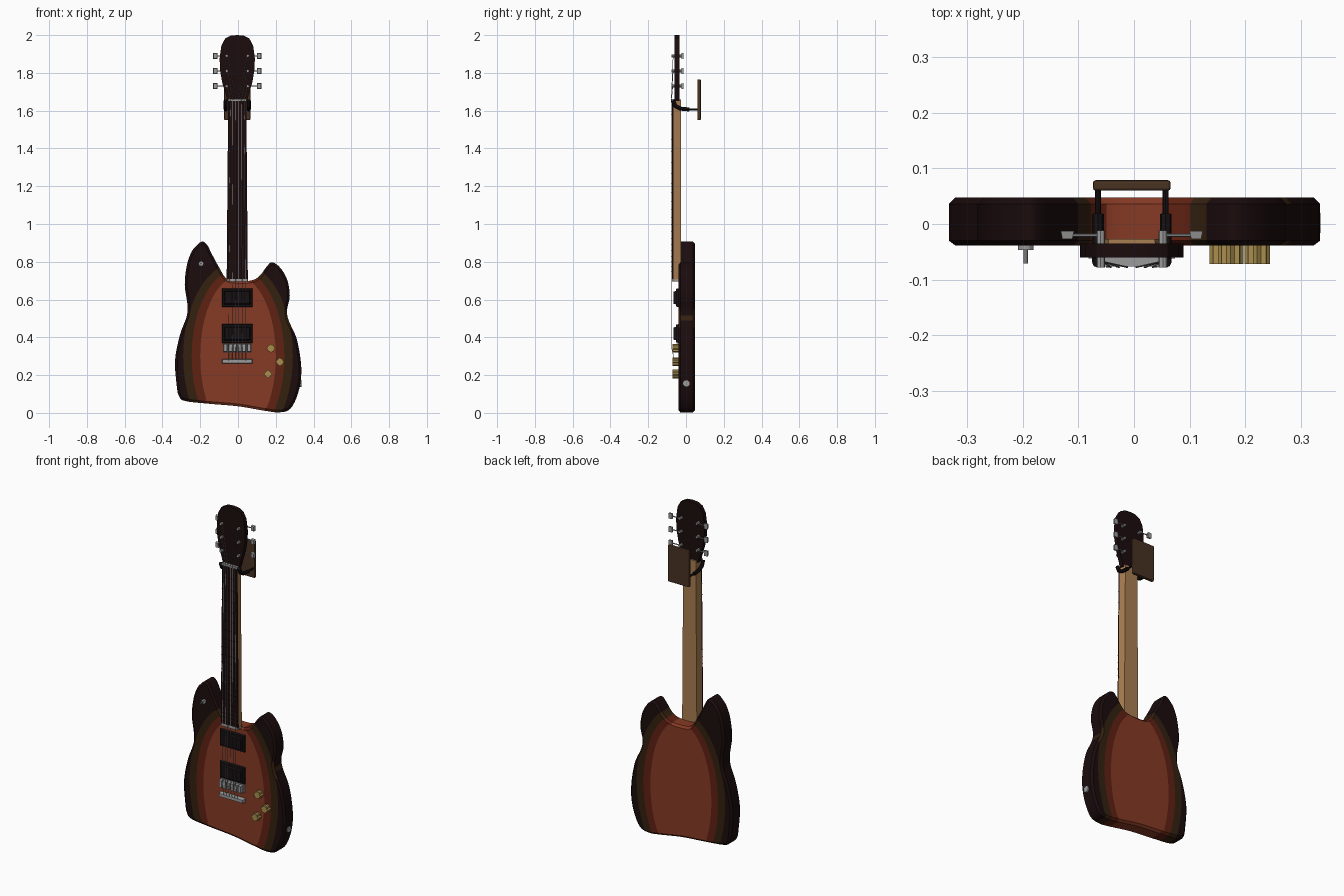
import bpy, bmesh, math
from mathutils import Vector

if "Cube" in bpy.data.objects:
    bpy.data.objects.remove(bpy.data.objects["Cube"])

CX = -0.004  # centre line of neck and hardware


def mat(name, r, g, b):
    m = bpy.data.materials.new(name)
    m.diffuse_color = (r, g, b, 1)
    m.use_nodes = True
    m.node_tree.nodes["Principled BSDF"].inputs["Base Color"].default_value = m.diffuse_color
    return m


DARK = mat("dark_burst", 0.011, 0.0035, 0.004)
OLIVE = mat("olive_brown", 0.034, 0.015, 0.005)
RED = mat("deep_red", 0.115, 0.015, 0.006)
ORANGE = mat("burnt_orange", 0.24, 0.042, 0.018)
TAN = mat("maple_tan", 0.40, 0.21, 0.085)
BROWN = mat("hanger_brown", 0.065, 0.032, 0.016)
SILVER = mat("silver", 0.33, 0.33, 0.33)
GOLD = mat("gold", 0.40, 0.27, 0.075)
BLACK = mat("black", 0.008, 0.005, 0.006)


def finish(name, bm, mats, smooth=False):
    bmesh.ops.recalc_face_normals(bm, faces=bm.faces)
    me = bpy.data.meshes.new(name)
    bm.to_mesh(me)
    bm.free()
    for m in mats:
        me.materials.append(m)
    ob = bpy.data.objects.new(name, me)
    bpy.context.collection.objects.link(ob)
    if smooth:
        bpy.ops.object.select_all(action='DESELECT')
        ob.select_set(True)
        bpy.context.view_layer.objects.active = ob
        bpy.ops.object.shade_smooth_by_angle(angle=math.radians(30))
    return ob


def build(name, solids, m, smooth=False):
    """Each solid is a list of rings, skinned together and capped."""
    bm = bmesh.new()
    for rings in solids:
        vs = [[bm.verts.new(p) for p in ring] for ring in rings]
        n = len(vs[0])
        for a, b in zip(vs, vs[1:]):
            for i in range(n):
                bm.faces.new((a[i], a[(i + 1) % n], b[(i + 1) % n], b[i]))
        bm.faces.new(vs[0])
        bm.faces.new(vs[-1])
    return finish(name, bm, [m], smooth)


def box(x0, x1, y0, y1, z0, z1, c=0.0):
    """Box with its front (y0) edge drawn in by c."""
    return [[(x0 + d, y, z0 + d), (x1 - d, y, z0 + d), (x1 - d, y, z1 - d), (x0 + d, y, z1 - d)]
            for y, d in ((y1, 0), (y0, c))]


def tube(path, r, n=8):
    path = [Vector(p) for p in path]
    rings = []
    for i, p in enumerate(path):
        d = path[min(i + 1, len(path) - 1)] - path[max(i - 1, 0)]
        q = d.to_track_quat('Z', 'Y')
        rings.append([p + q @ Vector((r * math.cos(2 * math.pi * k / n),
                                      r * math.sin(2 * math.pi * k / n), 0)) for k in range(n)])
    return rings


def spline(pts, steps):
    """Closed smooth curve through the points."""
    out, n = [], len(pts)
    for i in range(n):
        a, b, c, d = (Vector(pts[(i + k) % n]) for k in (-1, 0, 1, 2))
        for s in range(steps):
            t = s / steps
            out.append(0.5 * (2 * b + (c - a) * t + (2 * a - 5 * b + 4 * c - d) * t ** 2
                              + (3 * b - a - 3 * c + d) * t ** 3))
    return out


# Body: outline with chamfered rims and concentric oval colour bands
OUT = [(-.19, .907), (-.22, .885), (-.247, .85), (-.27, .785), (-.282, .68), (-.268, .575), (-.272, .51),
       (-.307, .414), (-.333, .28), (-.325, .15), (-.313, .09), (-.28, .063), (-.15, .048), (0, .035),
       (.143, .011), (.22, .003), (.28, .025), (.323, .122), (.335, .24), (.312, .387), (.268, .49),
       (.26, .546), (.274, .62), (.26, .706), (.222, .77), (.18, .797), (.15, .772), (.116, .727),
       (.074, .702), (0, .698), (-.06, .71), (-.10, .77), (-.138, .84), (-.164, .89)]
OVALS = [(.2, .42), (.245, .46), (.29, .5)]
CEN = Vector((0, .3))
outer = spline(OUT, 5)
N = len(outer)
inner = []
for i, p in enumerate(outer):
    t = (outer[(i + 1) % N] - outer[i - 1]).normalized()
    inner.append(p + 0.012 * Vector((-t.y, t.x)))


def band(p, oval):
    """Point on the oval along the ray to p, or p itself if that is nearer."""
    d = p - CEN
    e = math.hypot(d.x / oval[0], d.y / oval[1])
    return CEN + d / max(e, 1)


bm = bmesh.new()
front = [[band(p, o) for p in inner] for o in OVALS] + [inner]
layers = [(r, -.039) for r in front] + [(outer, -.03), (outer, .036)] + [(r, .048) for r in front[::-1]]
vs = [[bm.verts.new((p.x, y, p.y)) for p in ring] for ring, y in layers]
for a, b in zip(vs, vs[1:]):
    for i in range(N):
        bm.faces.new((a[i], a[(i + 1) % N], b[(i + 1) % N], b[i]))
for ring, y in ((vs[0], -.039), (vs[-1], .048)):
    c = bm.verts.new((CEN.x, y, CEN.y))
    for i in range(N):
        bm.faces.new((ring[i], ring[(i + 1) % N], c))
bmesh.ops.remove_doubles(bm, verts=bm.verts, dist=1e-5)
bmesh.ops.dissolve_degenerate(bm, edges=bm.edges, dist=1e-5)
for f in bm.faces:
    m = f.calc_center_median()
    f.material_index = sum(math.hypot(m.x / a, (m.z - .3) / b) > 1 for a, b in OVALS)
finish("body", bm, [ORANGE, RED, OLIVE, DARK], True)


# Neck and fingerboard, tapering to the nut
def taper(y0, y1, back, z0, z1):
    return [[(CX - w, y0, z), (CX + w, y0, z), (CX + w * back, y1, z), (CX - w * back, y1, z)]
            for w, z in ((.056, z0), (.048, z1))]


build("neck", [taper(-.067, -.027, .86, .695, 1.66)], TAN)
build("fingerboard", [taper(-.075, -.067, 1, .71, 1.655)], DARK)
frets = []
for k in range(1, 22):
    z = .335 + 1.32 * 2 ** (-k / 12)
    w = .048 + .008 * (1.655 - z) / .95
    frets.append(box(CX - w, CX + w, -.077, -.074, z - .0012, z + .0012))
build("frets", frets, DARK)
build("nut", [box(CX - .05, CX + .05, -.077, -.058, 1.65, 1.662)], SILVER)
build("fingerboard_end", [box(CX - .054, CX + .054, -.075, -.038, .695, .71)], SILVER)

# Headstock
HALF = [(.052, 1.65), (.062, 1.69), (.08, 1.75), (.092, 1.82), (.093, 1.88), (.084, 1.945), (.064, 1.982),
        (.035, 1.997)]
prof = HALF + [(0, 2.0)] + [(-x, z) for x, z in HALF[::-1]]
build("headstock", [[[(CX + x, y, z) for x, z in prof] for y in (-.06, -.035)]], DARK, True)

# Tuners: post, shaft and button, three a side
posts, buttons = [], []
for s in (-1, 1):
    for z in (1.73, 1.81, 1.89):
        x = CX + s * .056
        posts += [tube([(x, -.078, z), (x, -.012, z)], .008),
                  tube([(x, -.02, z), (CX + s * .108, -.02, z)], .003, 6)]
        xb = CX + s * .116
        buttons.append(box(xb - .012, xb + .012, -.027, -.013, z - .016, z + .016, .003))
build("tuner_posts", posts, SILVER)
build("tuner_buttons", buttons, SILVER)

# Pickups
for name, z in (("neck_pickup", .61), ("bridge_pickup", .42)):
    build(name, [box(CX - .082, CX + .082, -.052, -.038, z - .05, z + .05, .003),
                 box(CX - .07, CX + .07, -.067, -.05, z - .036, z + .036, .004)], BLACK)

# Bridge with six saddles, and tailpiece
bridge = [box(CX - .076, CX + .076, -.05, -.038, .32, .368)]
for i in range(6):
    x = CX + (i - 2.5) * .025
    bridge.append(box(x - .0105, x + .0105, -.072, -.05, .323, .366, .002))
build("bridge", bridge, SILVER)
build("tailpiece", [box(CX - .082, CX + .082, -.062, -.038, .26, .286, .004)], SILVER)

# Strings
strings = []
for i in range(6):
    k = i - 2.5
    s = -1 if k < 0 else 1
    zp = 1.73 + .08 * (i if k < 0 else 5 - i)
    strings.append(tube([(CX + k * .018, -.06, .275), (CX + k * .018, -.0775, .35),
                         (CX + k * .015, -.078, 1.656), (CX + s * .052, -.068, zp)], .0014, 4))
build("strings", strings, SILVER)

# Fluted knobs
knobs = []
for x, z in ((.174, .342), (.222, .27), (.159, .206)):
    star = [(r * math.cos(a * math.pi / 8), r * math.sin(a * math.pi / 8))
            for a in range(16) for r in ((.023, .018)[a % 2],)]
    knobs.append([[(x + u, y, z + v) for u, v in star] for y in (-.038, -.072)])
build("knobs", knobs, GOLD)

# Toggle switch on the horn, output jack on the side
build("toggle_switch", [tube([(-.195, -.036, .79), (-.195, -.047, .79)], .014, 12),
                        tube([(-.195, -.046, .79), (-.195, -.071, .79)], .004)], SILVER)
build("output_jack", [tube([(.322, .002, .155), (.336, .002, .155)], .018, 12)], SILVER)

# Wall hanger: plate with two padded arms cradling the neck
plate = build("hanger_plate", [box(CX - .07, CX + .07, .06, .079, 1.55, 1.766)], BROWN)
bev = plate.modifiers.new("bevel", 'BEVEL')
bev.width = .005
bev.segments = 2
arms = []
for s in (-1, 1):
    x = CX + s * .061
    arms += [tube([(x, .063, 1.607), (x, .015, 1.607)], .0055),
             tube([(x, .018, 1.606), (x, -.03, 1.611), (x, -.058, 1.626), (x, -.069, 1.655)], .0105)]
build("hanger_arms", arms, BLACK)
